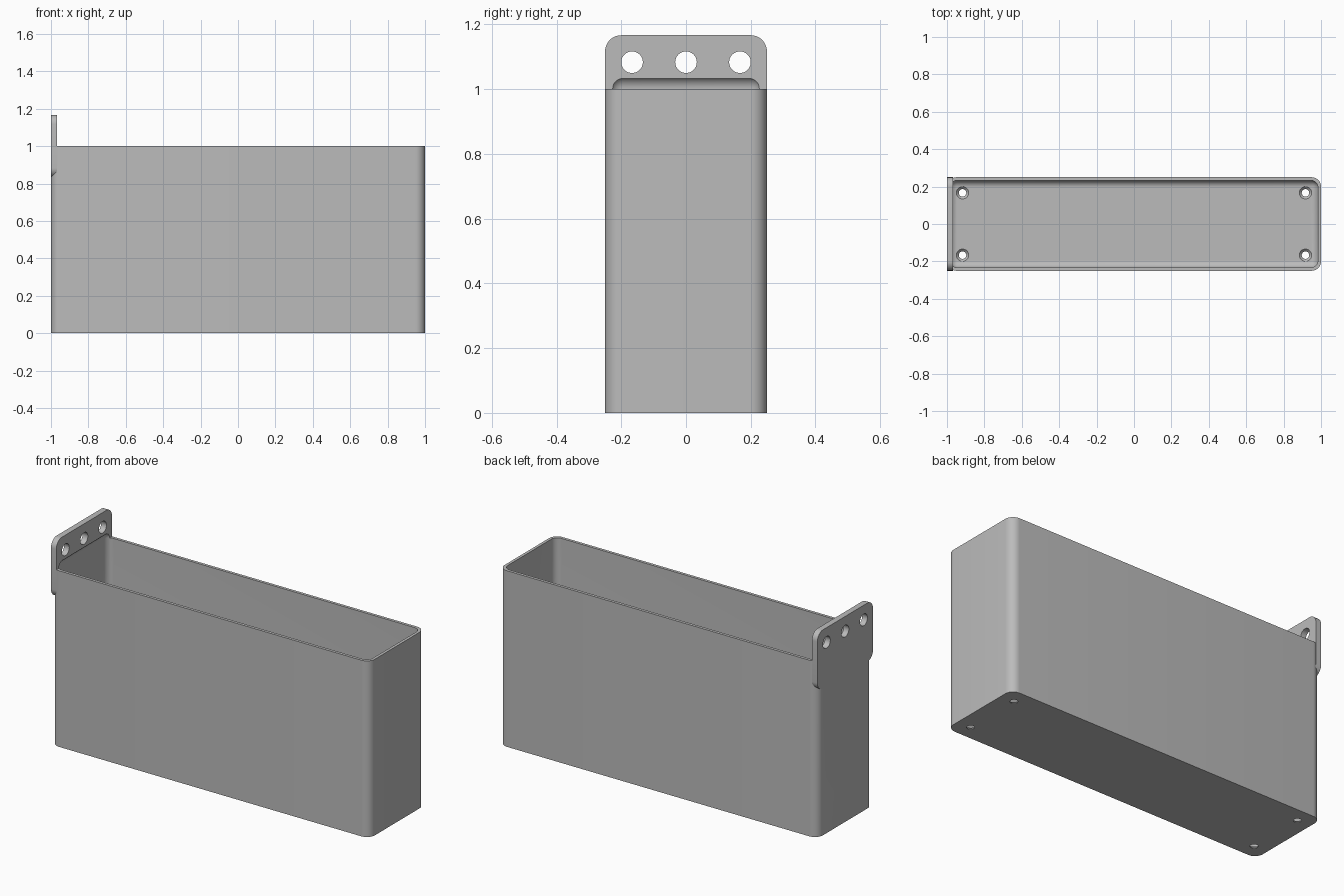
import bpy
import bmesh
from math import radians
from mathutils import Matrix, Vector

cube = bpy.data.objects.get("Cube")
if cube:
    bpy.data.objects.remove(cube, do_unlink=True)

MM = 1 / 60          # one millimetre of a 120 mm long bin
WALL = MM


def add_object(name, bm):
    mesh = bpy.data.meshes.new(name)
    bmesh.ops.recalc_face_normals(bm, faces=bm.faces)
    bm.to_mesh(mesh)
    bm.free()
    obj = bpy.data.objects.new(name, mesh)
    bpy.context.collection.objects.link(obj)
    return obj


def rounded_block(name, low, high, radius, axis=None):
    """Block with edges along one axis rounded, or all edges if no axis."""
    low, high = Vector(low), Vector(high)
    bm = bmesh.new()
    bmesh.ops.create_cube(bm, size=1)
    for v in bm.verts:
        v.co = (low + high) / 2 + v.co * (high - low)
    edges = [e for e in bm.edges if axis is None or
             abs((e.verts[0].co - e.verts[1].co).normalized()[axis]) > 0.9]
    bmesh.ops.bevel(bm, geom=edges, offset=radius, segments=10,
                    profile=0.5, affect='EDGES')
    return add_object(name, bm)


def round_cutter(name, centre, r1, r2, depth, turn=None):
    bm = bmesh.new()
    matrix = Matrix.Translation(centre) @ (turn or Matrix())
    bmesh.ops.create_cone(bm, cap_ends=True, segments=40, radius1=r1,
                          radius2=r2, depth=depth, matrix=matrix)
    return add_object(name, bm)


def combine(target, tool, operation):
    mod = target.modifiers.new(operation.title(), 'BOOLEAN')
    mod.operation, mod.solver, mod.object = operation, 'EXACT', tool
    bpy.context.view_layer.objects.active = target
    bpy.ops.object.modifier_apply(modifier=mod.name)
    bpy.data.objects.remove(tool, do_unlink=True)


# Outer shell and hanging tab
bin_body = rounded_block("storage_bin", (-1, -0.25, 0), (1, 0.25, 1), 3 * MM, axis=2)
tab = rounded_block("hanging_tab", (-1, -0.25, 1 - 10 * MM),
                    (-1 + 2 * MM, 0.25, 1 + 10 * MM), 3 * MM, axis=0)
combine(bin_body, tab, 'UNION')

# Filleted cavity, scooping slightly into the tab above the rim
cavity = rounded_block("cavity_cutter", (-1 + WALL, -0.25 + WALL, WALL),
                       (1 - WALL, 0.25 - WALL, 1.04), 2.3 * MM)
combine(bin_body, cavity, 'DIFFERENCE')

# Hanging holes through the tab
sideways = Matrix.Rotation(radians(90), 4, 'Y')
for y in (-10 * MM, 0, 10 * MM):
    hole = round_cutter("tab_hole_cutter", (-1 + MM, y, 1 + 5 * MM),
                        2 * MM, 2 * MM, 0.2, sideways)
    combine(bin_body, hole, 'DIFFERENCE')

# Countersunk screw holes in the floor
for x in (-55 * MM, 55 * MM):
    for y in (-10 * MM, 10 * MM):
        hole = round_cutter("screw_hole_cutter", (x, y, 0), 0.02, 0.02, 0.1)
        combine(bin_body, hole, 'DIFFERENCE')
        sink = round_cutter("countersink_cutter", (x, y, WALL), 0.02, 0.046, 0.026)
        combine(bin_body, sink, 'DIFFERENCE')

# Plain grey plastic
grey = bpy.data.materials.new("plain_grey")
grey.use_nodes = True
colour = (0.5, 0.5, 0.5, 1)
grey.diffuse_color = colour
grey.node_tree.nodes["Principled BSDF"].inputs["Base Color"].default_value = colour
bin_body.data.materials.clear()
bin_body.data.materials.append(grey)
for face in bin_body.data.polygons:
    face.material_index = 0

# Smooth fillets with sharp rims
bpy.ops.object.select_all(action='DESELECT')
bin_body.select_set(True)
bpy.context.view_layer.objects.active = bin_body
bpy.ops.object.shade_smooth_by_angle(angle=radians(30))
